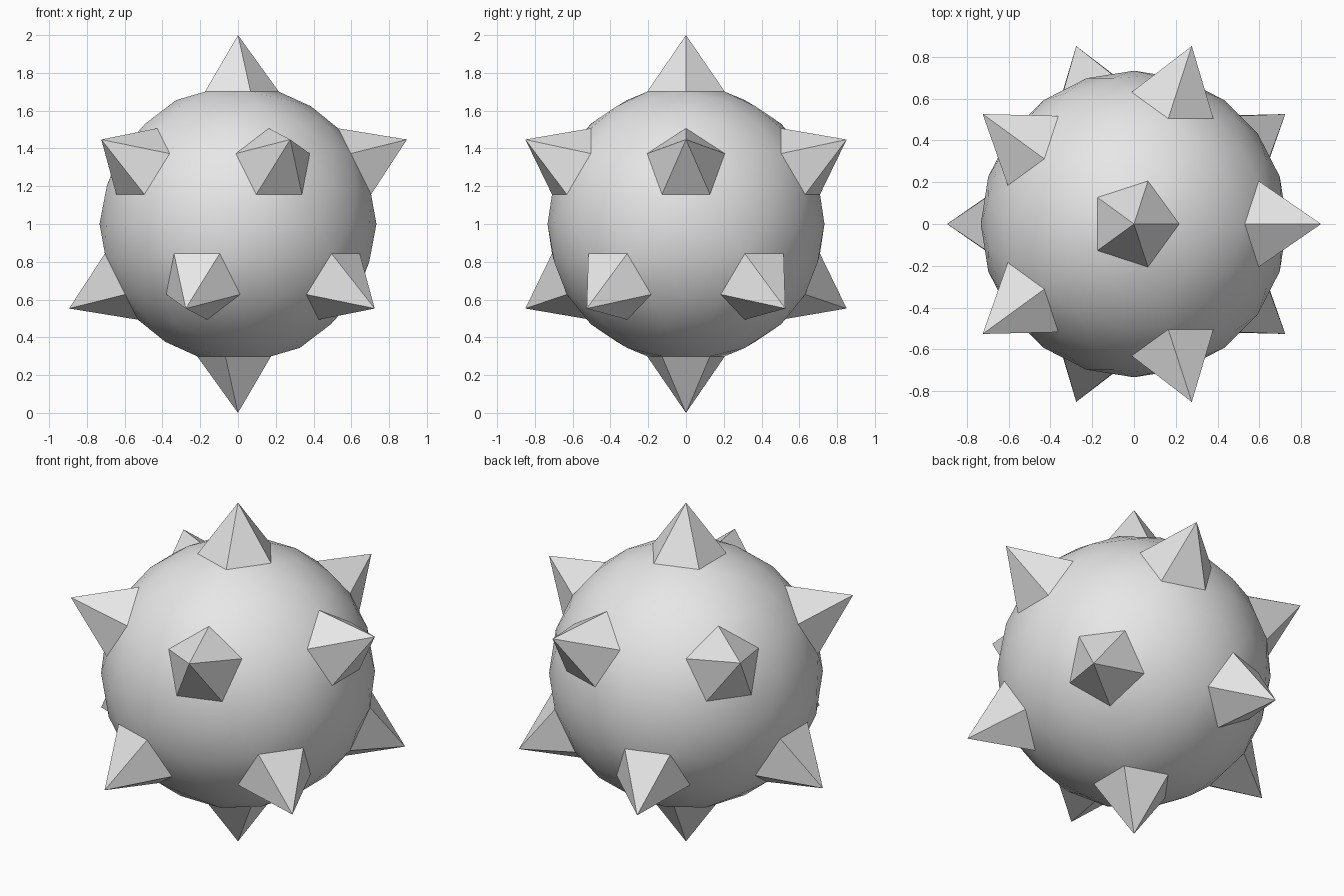
import bpy, bmesh, math

if "Cube" in bpy.data.objects:
    bpy.data.objects.remove(bpy.data.objects["Cube"], do_unlink=True)

BODY_RADIUS = 0.733
TIP_RADIUS = 1.0
BASE_ANGLE = math.radians(17.15)

# Single grey colour
grey = bpy.data.materials.new("light_grey")
grey.use_nodes = True
colour = (0.8, 0.8, 0.8, 1.0)
grey.diffuse_color = colour
grey.node_tree.nodes["Principled BSDF"].inputs["Base Color"].default_value = colour

# Round body
bm = bmesh.new()
bmesh.ops.create_icosphere(bm, subdivisions=3, radius=BODY_RADIUS)
for face in bm.faces:
    face.smooth = True

# Twelve five-sided spikes, pulled out of the five-edged corners of the body
poles = [v for v in bm.verts if len(v.link_edges) == 5]
for pole in poles:
    axis = pole.co.normalized()
    for edge in pole.link_edges:
        corner = edge.other_vert(pole)
        outward = (corner.co - axis * corner.co.dot(axis)).normalized()
        corner.co = BODY_RADIUS * (axis * math.cos(BASE_ANGLE) + outward * math.sin(BASE_ANGLE))
        edge.smooth = False
    pole.co = axis * TIP_RADIUS
    for face in pole.link_faces:
        face.smooth = False
        for edge in face.edges:
            edge.smooth = False

mesh = bpy.data.meshes.new("spiked_ball")
bm.to_mesh(mesh)
bm.free()
mesh.materials.append(grey)

ball = bpy.data.objects.new("spiked_ball", mesh)
ball.location.z = TIP_RADIUS
bpy.context.collection.objects.link(ball)
